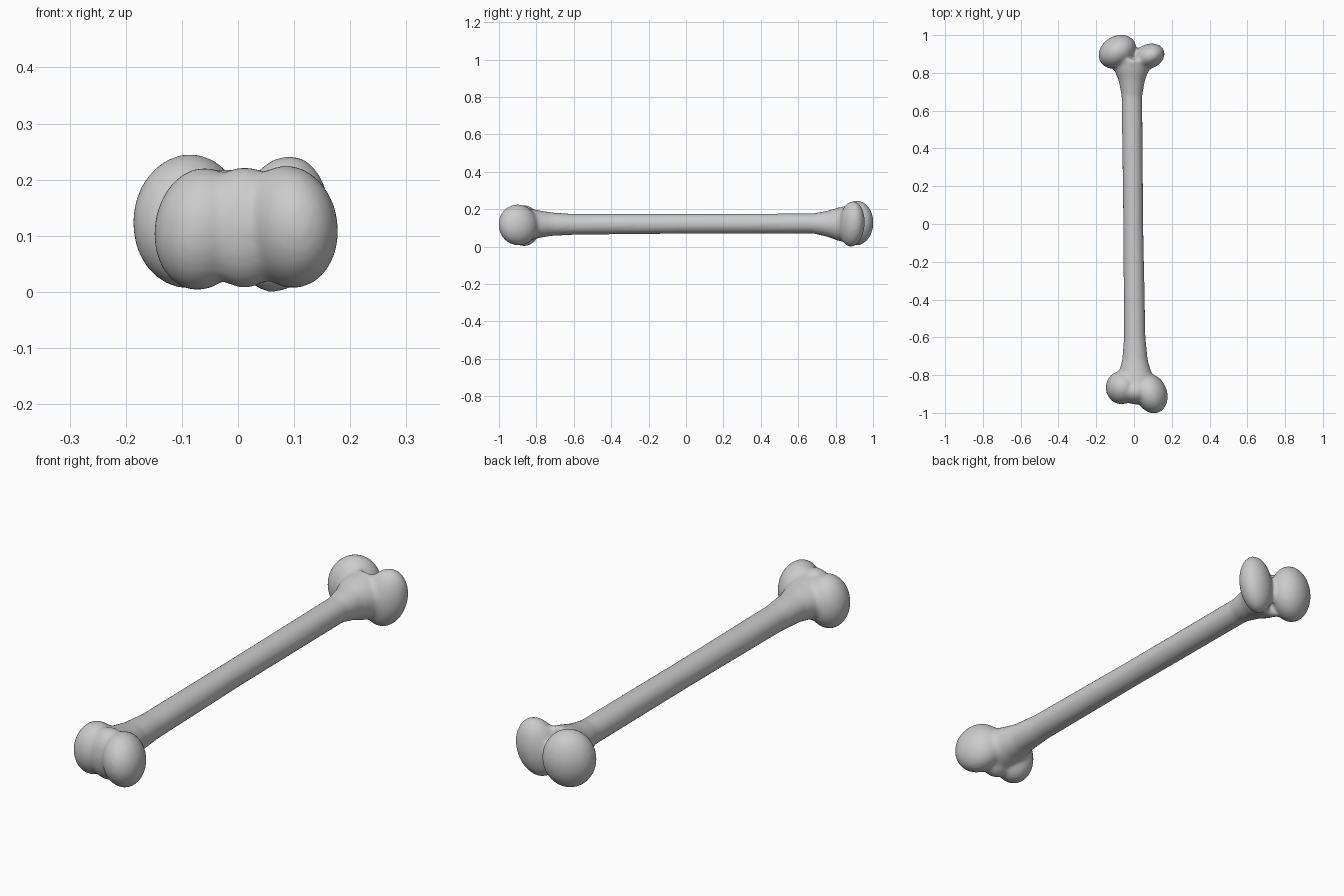
import bpy, bmesh, math
from mathutils import Matrix

cube = bpy.data.objects.get("Cube")
if cube:
    bpy.data.objects.remove(cube, do_unlink=True)

# Material
mat = bpy.data.materials.new("bone grey")
mat.use_nodes = True
COLOUR = (0.6, 0.6, 0.6, 1)
mat.diffuse_color = COLOUR
mat.node_tree.nodes["Principled BSDF"].inputs["Base Color"].default_value = COLOUR

bm = bmesh.new()


def loft(stations, sides=24):
    """Closed tube along y through stations (y, centre x, centre z, radius x, radius z)."""
    rings = []
    for y, cx, cz, rx, rz in stations:
        angles = [2 * math.pi * i / sides for i in range(sides)]
        rings.append([bm.verts.new((cx + rx * math.cos(a), y, cz + rz * math.sin(a))) for a in angles])
    for a, b in zip(rings, rings[1:]):
        for i in range(sides):
            j = (i + 1) % sides
            bm.faces.new((a[i], b[i], b[j], a[j]))
    bm.faces.new(rings[0])
    bm.faces.new(rings[-1][::-1])


def knob(centre, radii, turn=0, tilt=0):
    """Ellipsoid turned about z and tilted about y, in degrees."""
    m = (Matrix.Translation(centre) @ Matrix.Rotation(math.radians(turn), 4, 'Z')
         @ Matrix.Rotation(math.radians(tilt), 4, 'Y') @ Matrix.Diagonal((*radii, 1)))
    bmesh.ops.create_icosphere(bm, subdivisions=4, radius=1, matrix=m)


# Shaft with flared ends
loft([(-0.90, 0.015, 0.115, 0.115, 0.097),
      (-0.83, 0.010, 0.118, 0.105, 0.085),
      (-0.78, 0.006, 0.120, 0.085, 0.073),
      (-0.72, 0.005, 0.120, 0.068, 0.063),
      (-0.60, 0.004, 0.119, 0.057, 0.056),
      (0.00, -0.004, 0.122, 0.053, 0.053),
      (0.68, -0.011, 0.124, 0.055, 0.054),
      (0.76, -0.012, 0.122, 0.070, 0.071),
      (0.81, -0.012, 0.120, 0.090, 0.088),
      (0.87, -0.012, 0.120, 0.105, 0.102)])

# Front condyles
knob((0.092, -0.898, 0.116), (0.083, 0.107, 0.110), turn=20, tilt=-8)
knob((-0.066, -0.866, 0.112), (0.083, 0.088, 0.110), tilt=8)
knob((0.012, -0.885, 0.115), (0.085, 0.070, 0.108))

# Back condyles
knob((-0.088, 0.912, 0.126), (0.105, 0.083, 0.120), turn=32, tilt=6)
knob((0.077, 0.887, 0.121), (0.085, 0.065, 0.124), turn=22, tilt=14)

mesh = bpy.data.meshes.new("bone")
bmesh.ops.recalc_face_normals(bm, faces=bm.faces)
bm.to_mesh(mesh)
bm.free()
bone = bpy.data.objects.new("bone", mesh)
bpy.context.collection.objects.link(bone)
mesh.materials.append(mat)

# Fuse the parts into one skin and soften the joins
fuse = bone.modifiers.new("fuse", 'REMESH')
fuse.mode = 'VOXEL'
fuse.voxel_size = 0.009
fuse.use_smooth_shade = True
soften = bone.modifiers.new("soften", 'SMOOTH')
soften.factor = 0.5
soften.iterations = 8

bpy.context.view_layer.objects.active = bone
bone.select_set(True)
bpy.ops.object.shade_smooth()
